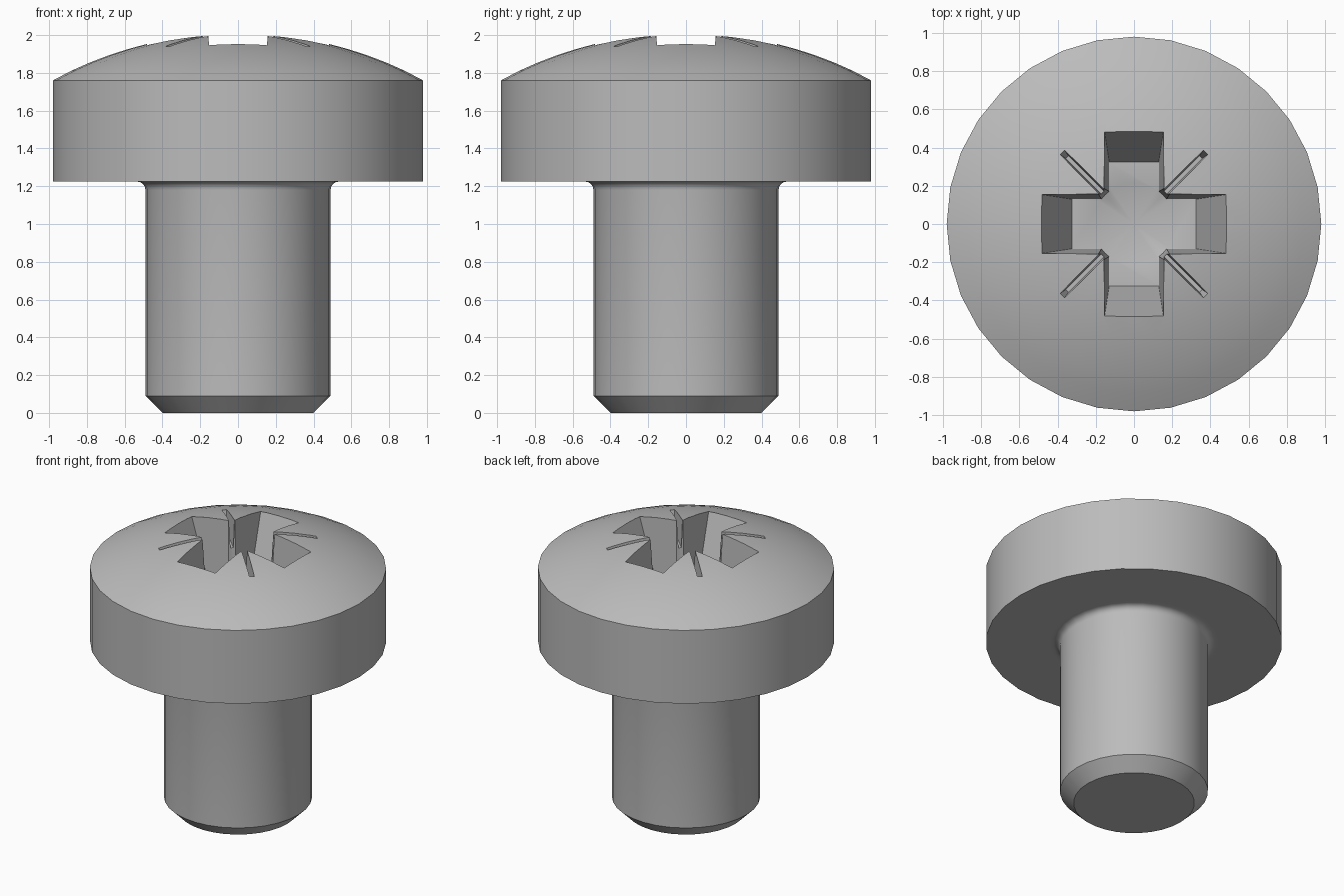
import bpy, bmesh
from math import sin, cos, pi, sqrt, radians
from mathutils import Matrix, Vector

if "Cube" in bpy.data.objects:
    bpy.data.objects.remove(bpy.data.objects["Cube"])

SEGMENTS = 32
steel = bpy.data.materials.new("grey steel")
steel.use_nodes = True
color = (0.5, 0.5, 0.5, 1)
steel.diffuse_color = color
steel.node_tree.nodes["Principled BSDF"].inputs["Base Color"].default_value = color


def finish(name, bm):
    bmesh.ops.recalc_face_normals(bm, faces=bm.faces)
    mesh = bpy.data.meshes.new(name)
    bm.to_mesh(mesh)
    bm.free()
    mesh.materials.append(steel)
    obj = bpy.data.objects.new(name, mesh)
    bpy.context.collection.objects.link(obj)
    return obj


def lathe(name, profile):
    """Closed solid of revolution; the profile starts and ends on the axis."""
    bm = bmesh.new()
    verts = [bm.verts.new((r, 0, z)) for r, z in profile]
    edges = [bm.edges.new(pair) for pair in zip(verts, verts[1:])]
    bmesh.ops.spin(bm, geom=verts + edges, cent=(0, 0, 0), axis=(0, 0, 1),
                   angle=2 * pi, steps=SEGMENTS, use_duplicate=False)
    bmesh.ops.remove_doubles(bm, verts=bm.verts, dist=1e-5)
    return finish(name, bm)


def tapered_bar(name, top, bottom, z_top, z_bottom, angle):
    """Bar through the axis, given half length and half width at both levels."""
    bm = bmesh.new()
    rings = []
    for (a, b), z in ((top, z_top), (bottom, z_bottom)):
        rings.append([bm.verts.new((a * sx, b * sy, z))
                      for sx, sy in ((1, 1), (-1, 1), (-1, -1), (1, -1))])
    bm.faces.new(rings[0])
    bm.faces.new(rings[1])
    for i in range(4):
        j = (i + 1) % 4
        bm.faces.new((rings[0][i], rings[0][j], rings[1][j], rings[1][i]))
    bmesh.ops.rotate(bm, verts=bm.verts, cent=(0, 0, 0),
                     matrix=Matrix.Rotation(angle, 3, 'Z'))
    return finish(name, bm)


# Screw body: chamfered shank, fillet, flat underside, rim and domed top
HEAD_R, RIM_Z, SHANK_R, UNDER_Z = 0.98, 1.76, 0.49, 1.225
BALL_R, APEX = 2.06, 2.01
fillet = 0.045
profile = [(0, 0), (0.40, 0), (SHANK_R, 0.09)]
for i in range(5):
    t = i / 4 * pi / 2
    profile.append((SHANK_R + fillet * (1 - cos(t)), UNDER_Z - fillet * (1 - sin(t))))
profile += [(0.56, UNDER_Z), (HEAD_R, UNDER_Z), (HEAD_R, RIM_Z)]
for i in range(9, 0, -1):
    r = HEAD_R * i / 10
    profile.append((r, APEX - BALL_R + sqrt(BALL_R ** 2 - r * r)))
profile.append((0, APEX))
screw = lathe("screw", profile)

# Drive recess: cross arms, round centre with a cone floor, thin diagonal slits
cutters = [lathe("recess_centre_cutter",
                 [(0, 1.42), (0.215, 1.50), (0.25, 2.1), (0, 2.1)])]
for k in range(2):
    turn = k * pi / 2
    cutters.append(tapered_bar("recess_arm_cutter", (0.535, 0.162), (0.325, 0.13),
                               2.1, 1.50, turn))
    cutters.append(tapered_bar("recess_slit_cutter", (0.57, 0.023), (0.495, 0.01),
                               2.1, 1.80, turn + pi / 4))

for cutter in cutters:
    cutter.hide_render = True
    mod = screw.modifiers.new("cut", 'BOOLEAN')
    mod.operation = 'DIFFERENCE'
    mod.solver = 'EXACT'
    mod.object = cutter

# Apply the cuts and drop the cutters
graph = bpy.context.evaluated_depsgraph_get()
result = bpy.data.meshes.new_from_object(screw.evaluated_get(graph))
screw.modifiers.clear()
screw.data = result
result.name = "screw"
for cutter in cutters:
    bpy.data.objects.remove(cutter)
result.materials.clear()
result.materials.append(steel)
for poly in result.polygons:
    poly.material_index = 0

# Smooth turned surfaces, keep machined edges crisp
bpy.ops.object.select_all(action='DESELECT')
screw.select_set(True)
bpy.context.view_layer.objects.active = screw
bpy.ops.object.shade_smooth_by_angle(angle=radians(24))
